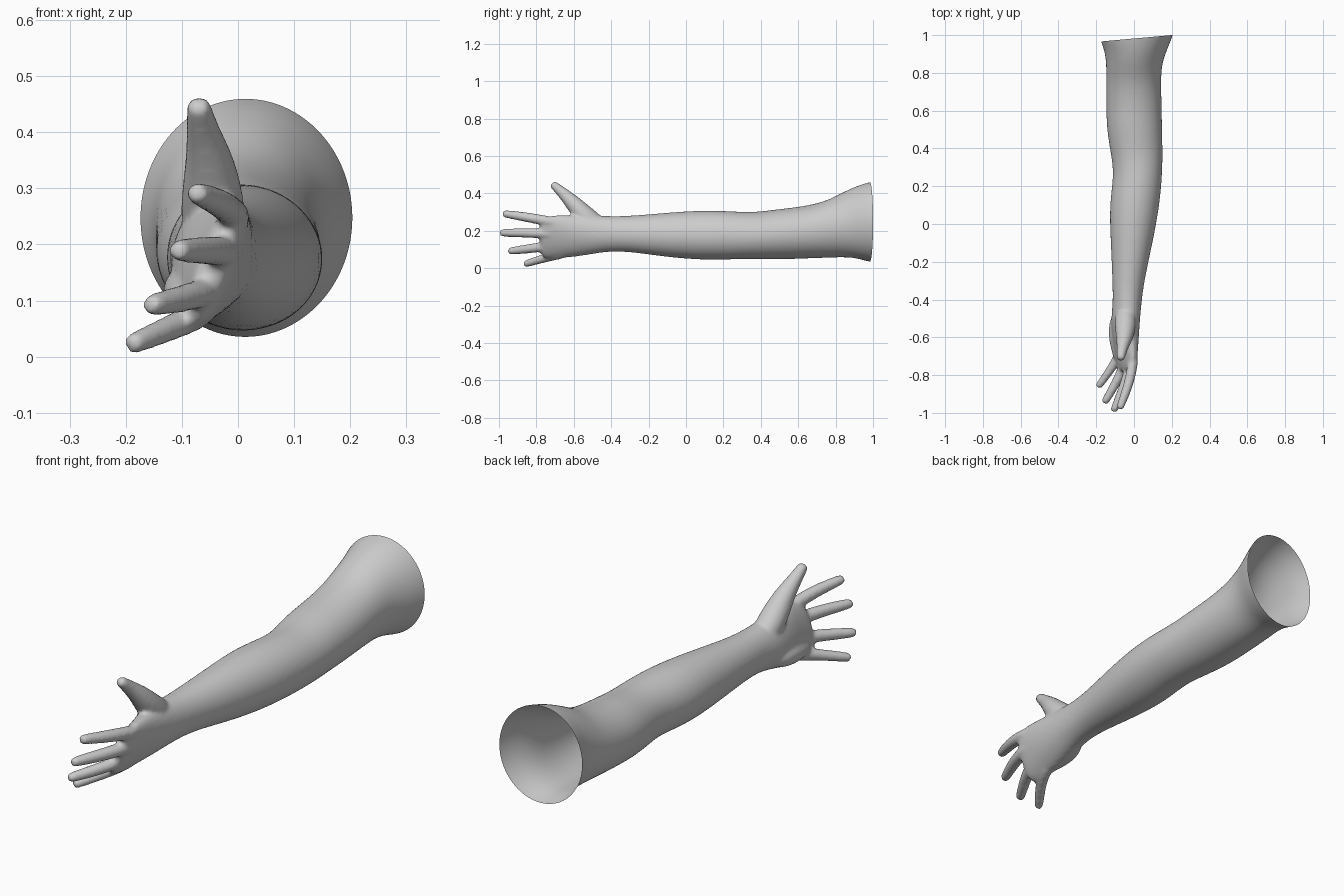
import bpy, bmesh, math
from mathutils import Vector

skin = bpy.data.materials.new("grey_skin")
skin.diffuse_color = (0.6, 0.6, 0.6, 1)
bm = bmesh.new()


def loft(direction, sections, sides=16):
    """Closed tube of elliptical rings: (x, y, z, side radius, up radius, tilt in degrees)."""
    d = Vector(direction).normalized()
    up = Vector((0, 0, 1))
    up = (up - d * up.dot(d)).normalized()
    side = up.cross(d)
    rings = []
    for x, y, z, rs, ru, tilt in sections:
        t = math.radians(tilt)
        u = up * math.cos(t) + side * math.sin(t)
        s = side * math.cos(t) - up * math.sin(t)
        rings.append([bm.verts.new(Vector((x, y, z)) + s * rs * math.cos(a) + u * ru * math.sin(a))
                      for a in (2 * math.pi * i / sides for i in range(sides))])
    for a, b in zip(rings, rings[1:]):
        for i in range(sides):
            j = (i + 1) % sides
            bm.faces.new((a[i], a[j], b[j], b[i]))
    bm.faces.new(rings[0][::-1])
    bm.faces.new(rings[-1])


def digit(points):
    """Tapered finger through (x, y, z, radius) points with a rounded tip."""
    a, b = Vector(points[0][:3]), Vector(points[-1][:3])
    d = (b - a).normalized()
    r = points[-1][3]
    tip = b + d * r * 0.6
    loft(d, [(*p, p[3], 0) for p in points] + [(*tip, r * 0.8, r * 0.8, 0)], 10)


# Shoulder flare, upper arm, elbow, forearm, wrist and palm
loft((0, -1, 0), [
    (0.01, 1.10, 0.25, 0.23, 0.24, 0),
    (0.01, 0.98, 0.247, 0.195, 0.22, 0),
    (0.008, 0.91, 0.247, 0.165, 0.196, 0),
    (0.000, 0.84, 0.233, 0.150, 0.178, 0),
    (-0.002, 0.75, 0.207, 0.148, 0.154, 0),
    (0.000, 0.62, 0.190, 0.150, 0.142, 0),
    (0.002, 0.50, 0.182, 0.150, 0.138, 0),
    (0.015, 0.37, 0.173, 0.140, 0.128, 0),
    (0.022, 0.26, 0.176, 0.130, 0.130, 0),
    (0.002, 0.10, 0.177, 0.137, 0.137, 0),
    (-0.012, -0.10, 0.178, 0.113, 0.122, 0),
    (-0.030, -0.30, 0.184, 0.086, 0.097, 0),
    (-0.036, -0.42, 0.184, 0.077, 0.096, 5),
    (-0.045, -0.50, 0.180, 0.078, 0.108, 12),
    (-0.045, -0.60, 0.172, 0.066, 0.118, 18),
    (-0.040, -0.69, 0.168, 0.047, 0.125, 20),
    (-0.040, -0.75, 0.164, 0.036, 0.122, 20),
    (-0.042, -0.785, 0.164, 0.024, 0.105, 20)])

# Index, middle, ring and little finger
digit([(0.000, -0.68, 0.240, 0.030), (-0.010, -0.77, 0.258, 0.029),
       (-0.035, -0.87, 0.276, 0.027), (-0.073, -0.968, 0.291, 0.022)])
digit([(-0.010, -0.68, 0.185, 0.030), (-0.025, -0.78, 0.187, 0.029),
       (-0.060, -0.88, 0.190, 0.027), (-0.105, -0.982, 0.189, 0.022)])
digit([(-0.030, -0.66, 0.128, 0.030), (-0.055, -0.76, 0.115, 0.028),
       (-0.100, -0.85, 0.103, 0.026), (-0.152, -0.938, 0.092, 0.022)])
digit([(-0.055, -0.62, 0.088, 0.030), (-0.085, -0.71, 0.067, 0.027),
       (-0.130, -0.78, 0.047, 0.024), (-0.185, -0.855, 0.024, 0.021)])
# Thumb with its fleshy root, and the heel of the palm
digit([(-0.045, -0.46, 0.215, 0.060), (-0.045, -0.54, 0.275, 0.062),
       (-0.050, -0.605, 0.350, 0.046), (-0.063, -0.66, 0.404, 0.031),
       (-0.070, -0.707, 0.445, 0.024)])
digit([(-0.075, -0.46, 0.135, 0.035), (-0.095, -0.54, 0.120, 0.045),
       (-0.095, -0.62, 0.110, 0.040), (-0.085, -0.70, 0.095, 0.028)])

bmesh.ops.recalc_face_normals(bm, faces=bm.faces)
cage = bpy.data.meshes.new("arm_cage")
bm.to_mesh(cage)
bm.free()
arm = bpy.data.objects.new("arm_and_hand", cage)
bpy.context.collection.objects.link(arm)

# Round the parts, fuse them into one skin and soften the joins
sub = arm.modifiers.new("round", 'SUBSURF')
sub.levels = sub.render_levels = 2
fuse = arm.modifiers.new("fuse", 'REMESH')
fuse.mode = 'VOXEL'
fuse.voxel_size = 0.008
soft = arm.modifiers.new("soften", 'SMOOTH')
soft.factor = 0.5
soft.iterations = 6
skin_mesh = bpy.data.meshes.new_from_object(arm.evaluated_get(bpy.context.evaluated_depsgraph_get()))
arm.modifiers.clear()

# Slice the shoulder open along its slanted rim
bm = bmesh.new()
bm.from_mesh(skin_mesh)
bmesh.ops.bisect_plane(bm, geom=bm.verts[:] + bm.edges[:] + bm.faces[:],
                       plane_co=(0.01, 0.983, 0.25), plane_no=(-0.035, 0.39, 0), clear_outer=True)
for f in bm.faces:
    f.smooth = True
bm.to_mesh(skin_mesh)
bm.free()
arm.data = skin_mesh
skin_mesh.materials.clear()
skin_mesh.materials.append(skin)
